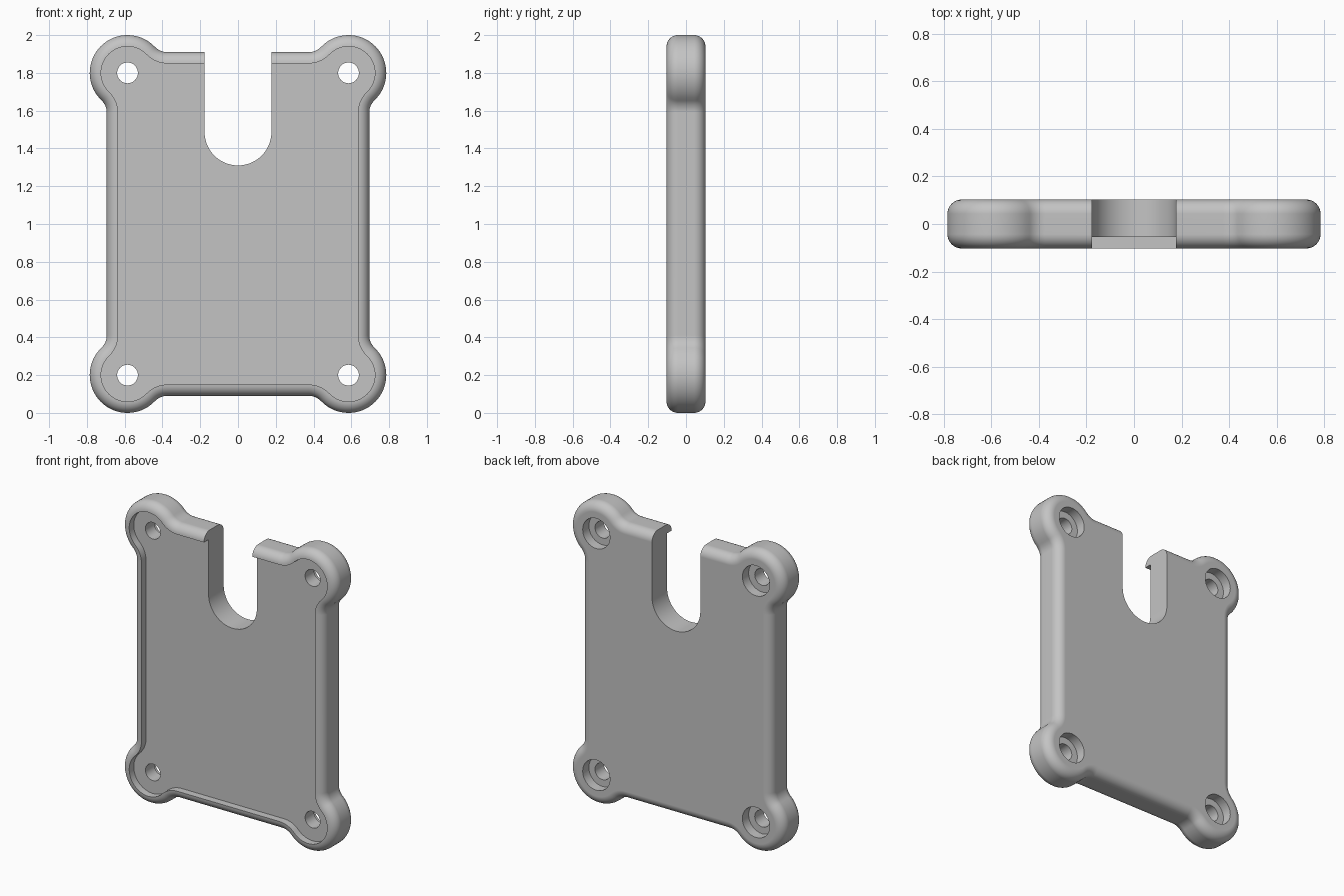
import bpy, bmesh
from math import sin, cos, pi, sqrt, atan2

LOBE_X, LOBE_Z, LOBE_R = 0.585, 0.80, 0.20    # corner lobes, measured from plate centre
STEP, FILLET = 0.11, 0.09                     # edge distance from lobe centre, concave blend
HALF, ROUND, FLOOR = 0.103, 0.06, -0.055      # half thickness, edge rounding, recess floor
MID_Z = 1.0

cube = bpy.data.objects.get("Cube")
if cube:
    bpy.data.objects.remove(cube, do_unlink=True)

grey = bpy.data.materials.new("plain grey")
grey.use_nodes = True
colour = (0.55, 0.55, 0.55, 1)
grey.diffuse_color = colour
grey.node_tree.nodes["Principled BSDF"].inputs["Base Color"].default_value = colour


def arc(cx, cz, r, a0, a1, n):
    return [(cx + r * cos(a0 + (a1 - a0) * i / n), cz + r * sin(a0 + (a1 - a0) * i / n))
            for i in range(n + 1)]


def outline(d):
    """Plate outline moved inwards by d."""
    side = STEP + FILLET
    t = sqrt((LOBE_R + FILLET) ** 2 - side ** 2)
    a = atan2(t, side)
    q = arc(LOBE_X + side, LOBE_Z - t, FILLET + d, pi, pi - a, 8)[:-1]
    q += arc(LOBE_X, LOBE_Z, LOBE_R - d, -a, pi / 2 + a, 32)
    q += arc(LOBE_X - t, LOBE_Z + side, FILLET + d, a - pi / 2, -pi / 2, 8)[1:]
    loop = q + [(-x, z) for x, z in reversed(q)]
    return loop + [(-x, -z) for x, z in loop]


def loft(name, sections):
    """Solid through matching closed loops, each given as (points, y)."""
    bm = bmesh.new()
    rings = [[bm.verts.new((x, y, z + MID_Z)) for x, z in pts] for pts, y in sections]
    n = len(rings[0])
    for r0, r1 in zip(rings, rings[1:]):
        for i in range(n):
            j = (i + 1) % n
            bm.faces.new((r0[i], r0[j], r1[j], r1[i]))
    bm.faces.new(rings[0])
    bm.faces.new(rings[-1])
    bmesh.ops.recalc_face_normals(bm, faces=bm.faces)
    mesh = bpy.data.meshes.new(name)
    bm.to_mesh(mesh)
    bm.free()
    mesh.materials.append(grey)
    ob = bpy.data.objects.new(name, mesh)
    bpy.context.collection.objects.link(ob)
    return ob


# Plate: rounded back edge, rounded front rim, then down to the recess floor
angles = [pi / 2 * i / 8 for i in range(9)]
profile = [(ROUND * (1 - sin(a)), HALF - ROUND * (1 - cos(a))) for a in angles]
profile += [(d, -y) for d, y in reversed(profile)]
profile.append((ROUND, FLOOR))
plate = loft("cover_plate", [(outline(d), y) for d, y in profile])


def cut(name, pts, y0, y1):
    cutter = loft(name, [(pts, y0), (pts, y1)])
    cutter.hide_render = True
    mod = plate.modifiers.new(name, 'BOOLEAN')
    mod.operation, mod.solver, mod.object = 'DIFFERENCE', 'EXACT', cutter
    bpy.context.view_layer.objects.active = plate
    bpy.ops.object.modifier_apply(modifier=name)
    bpy.data.objects.remove(cutter, do_unlink=True)


# Round-bottomed slot open at the top
SLOT = 0.177
cut("slot", arc(0, 0.487, SLOT, pi, 2 * pi, 32) + [(SLOT, 1.2), (-SLOT, 1.2)], -0.3, 0.3)

# Screw holes with counterbores on the back
for sx in (-1, 1):
    for sz in (-1, 1):
        for name, r, y0 in (("screw_hole", 0.055, -0.3), ("counterbore", 0.1, HALF - 0.065)):
            cut(name, arc(sx * LOBE_X, sz * LOBE_Z, r, 0, 2 * pi, 32)[:-1], y0, 0.3)

# Smooth shading with crisp edges
bpy.ops.object.select_all(action='DESELECT')
plate.select_set(True)
bpy.context.view_layer.objects.active = plate
bpy.ops.object.shade_smooth_by_angle(angle=pi / 6)
weighted = plate.modifiers.new("weighted_normals", 'WEIGHTED_NORMAL')
weighted.keep_sharp = True
